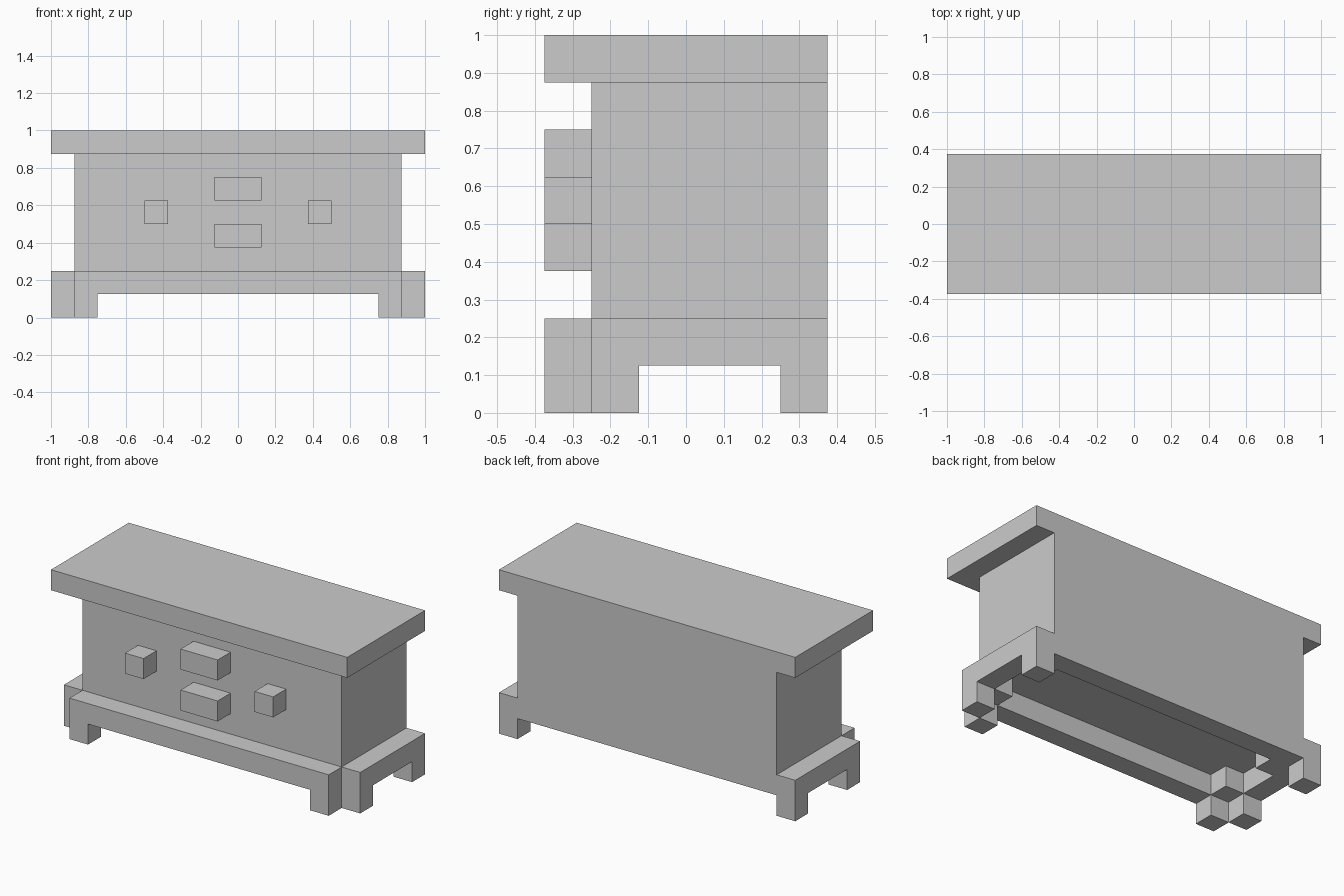
import bpy, bmesh
from mathutils import Vector

if "Cube" in bpy.data.objects:
    bpy.data.objects.remove(bpy.data.objects["Cube"])

U = 0.125  # module of the whole design


def make_object(name, bm):
    bmesh.ops.recalc_face_normals(bm, faces=bm.faces[:])
    mesh = bpy.data.meshes.new(name)
    bm.to_mesh(mesh)
    bm.free()
    obj = bpy.data.objects.new(name, mesh)
    bpy.context.collection.objects.link(obj)
    return obj


def box(name, x, y, z):
    """Box from (min, max) ranges, given in modules."""
    bm = bmesh.new()
    bmesh.ops.create_cube(bm, size=1)
    for v in bm.verts:
        v.co = Vector([U * (r[0] if c < 0 else r[1]) for c, r in zip(v.co, (x, y, z))])
    return make_object(name, bm)


def footed_rail(name, start, end, to_point, depth):
    """Rail with a foot at each end, extruded along depth (modules)."""
    profile = [(start, 0), (start + 1, 0), (start + 1, 1), (end - 1, 1),
               (end - 1, 0), (end, 0), (end, 2), (start, 2)]
    bm = bmesh.new()
    face = bm.faces.new([bm.verts.new(to_point(a, z) * U) for a, z in profile])
    ext = bmesh.ops.extrude_face_region(bm, geom=[face])
    verts = [g for g in ext["geom"] if isinstance(g, bmesh.types.BMVert)]
    bmesh.ops.translate(bm, verts=verts, vec=Vector(depth) * U)
    return make_object(name, bm)


# Worktop and cabinet body
box("top_slab", (-8, 8), (-3, 3), (7, 8))
box("cabinet_body", (-7, 7), (-2, 3), (2, 7))

# Base: front rail with feet, plain back rail
footed_rail("front_rail", -7, 7, lambda a, z: Vector((a, -3, z)), (0, 1, 0))
box("back_rail", (-7, 7), (2, 3), (1, 2))

# Mirrored side rails and inner corner blocks
for side, s in (("left", -1), ("right", 1)):
    footed_rail(side + "_side_rail", -2, 3, lambda a, z: Vector((7 * s, a, z)), (s, 0, 0))
    xs = sorted((6 * s, 7 * s))
    box(side + "_front_corner_block", xs, (-2, -1), (1, 2))
    box(side + "_back_corner_block", xs, (1, 2), (1, 2))
    # Side knobs
    box(side + "_knob", sorted((3 * s, 4 * s)), (-3, -2), (4, 5))

# Wide drawer pulls in the centre
for label, z in (("lower", 3), ("upper", 5)):
    box(label + "_drawer_pull", (-1, 1), (-3, -2), (z, z + 1))
